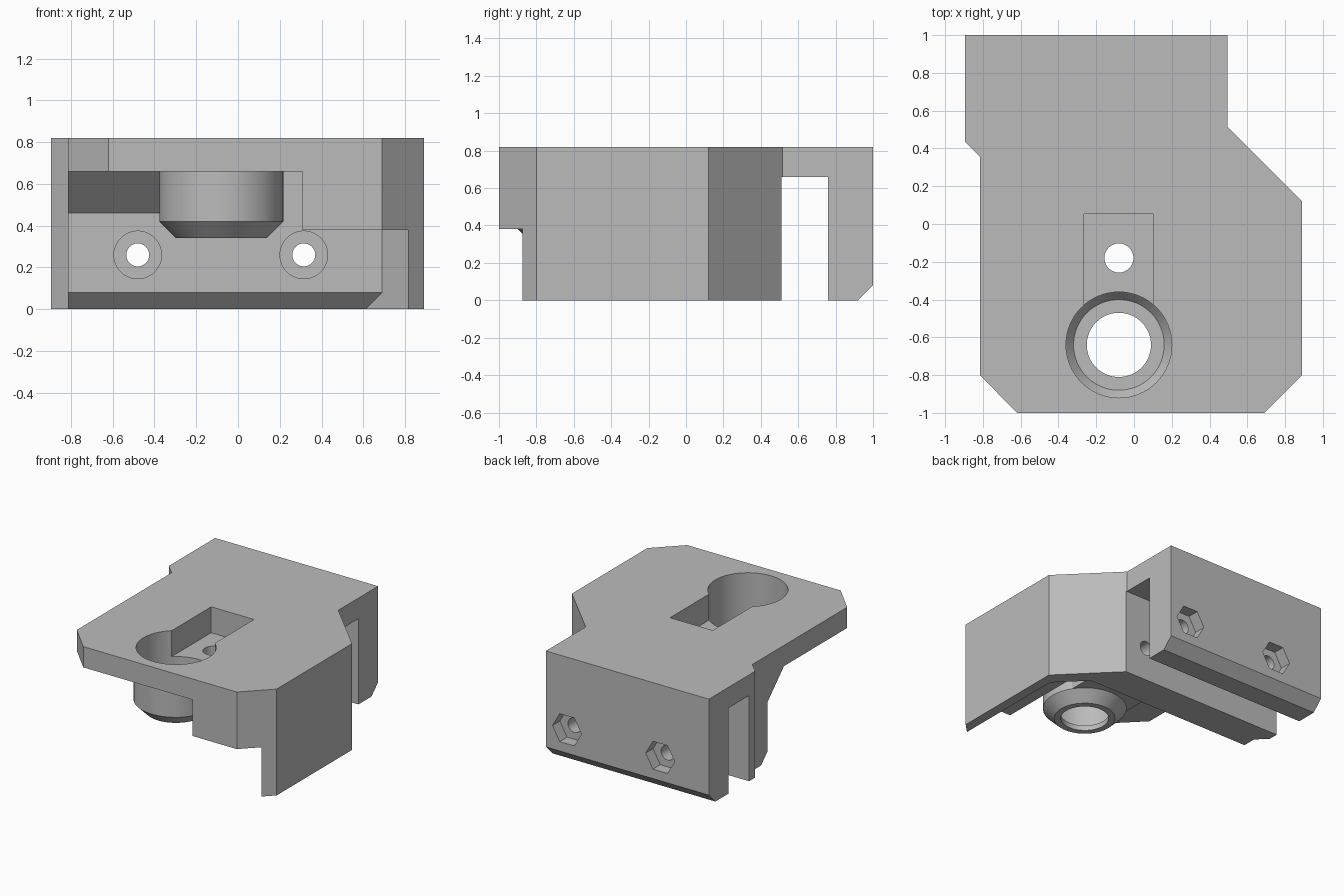
import bpy
import bmesh
import math
from mathutils import Matrix, Vector

old = bpy.data.objects.get("Cube")
if old:
    bpy.data.objects.remove(old)

grey = bpy.data.materials.new("mid_grey")
grey.use_nodes = True
colour = (0.5, 0.5, 0.5, 1)
grey.diffuse_color = colour
grey.node_tree.nodes["Principled BSDF"].inputs["Base Color"].default_value = colour


def finish(name, bm):
    bmesh.ops.recalc_face_normals(bm, faces=bm.faces)
    mesh = bpy.data.meshes.new(name)
    bm.to_mesh(mesh)
    bm.free()
    mesh.materials.append(grey)
    ob = bpy.data.objects.new(name, mesh)
    bpy.context.collection.objects.link(ob)
    return ob


def prism(name, points, lo, hi, axis="Z"):
    """Extrude an XY outline along z, or a YZ outline along x."""
    bm = bmesh.new()
    place = (lambda p: (p[0], p[1], lo)) if axis == "Z" else (lambda p: (lo, p[0], p[1]))
    face = bm.faces.new([bm.verts.new(place(p)) for p in points])
    grown = bmesh.ops.extrude_face_region(bm, geom=[face])["geom"]
    move = Vector((0, 0, hi - lo)) if axis == "Z" else Vector((hi - lo, 0, 0))
    bmesh.ops.translate(bm, vec=move, verts=[v for v in grown if isinstance(v, bmesh.types.BMVert)])
    return finish(name, bm)


def box(name, x0, x1, y0, y1, z0, z1):
    return prism(name, [(x0, y0), (x1, y0), (x1, y1), (x0, y1)], z0, z1)


def turned(name, profile, centre, sides=64, along_y=False):
    """Stack of rings from (radius, height) pairs, capped at both ends."""
    bm = bmesh.new()
    rings = []
    for r, h in profile:
        angles = [2 * math.pi * i / sides for i in range(sides)]
        rings.append([bm.verts.new((r * math.cos(a), r * math.sin(a), h)) for a in angles])
    for a, b in zip(rings, rings[1:]):
        for i in range(sides):
            j = (i + 1) % sides
            bm.faces.new((a[i], a[j], b[j], b[i]))
    bm.faces.new(rings[0])
    bm.faces.new(rings[-1])
    if along_y:
        bm.transform(Matrix.Rotation(-math.pi / 2, 4, "X"))
    bm.transform(Matrix.Translation(centre))
    return finish(name, bm)


def combine(target, tool, operation="DIFFERENCE"):
    mod = target.modifiers.new(tool.name, "BOOLEAN")
    mod.operation, mod.object, mod.solver = operation, tool, "EXACT"
    bpy.context.view_layer.objects.active = target
    bpy.ops.object.modifier_apply(modifier=mod.name)
    bpy.data.objects.remove(tool)


# Solid block with the plan outline
body = prism("mount_bracket", [(-.895, 1), (.495, 1), (.495, .515), (.89, .12), (.89, -.8),
                               (.69, -1), (-.62, -1), (-.815, -.8), (-.815, .355), (-.895, .435)],
             0, .82)

# Cross slot and chamfer under the rear plate
combine(body, box("slot_cutter", -1.2, 1.2, .51, .76, -.1, .66))
combine(body, prism("rear_chamfer_cutter", [(.82, -.1), (1.1, -.1), (1.1, .18)], -1.2, 1.2, "X"))

# Lower cavity, bounded by the right wall and its diagonal
low = prism("low_cavity", [(-1.1, -.1), (.35, -.1), (.17, .08), (.17, .38), (-1.1, .38)], -1.1, 1, "X")
plan = prism("cavity_plan", [(-1.2, -1.2), (.815, -1.2), (.815, .045), (.3, .56), (-1.2, .56)], -.2, .6)
combine(low, plan, "INTERSECT")
combine(body, low)

# Upper cavity: sloped gusset on one side, square recess beside the solid block
combine(body, prism("gusset_cavity", [(-1.1, .3), (.17, .3), (.17, .46), (-.03, .66), (-1.1, .66)],
                    -1.1, 0, "X"))
combine(body, box("square_cavity", -.1, .31, -1.1, .17, .3, .66))

# Hanging sleeve and the arm joining it to the wall
CX, CY = -.08, -.64
combine(body, box("arm", -.33, .17, CY, .25, .42, .7), "UNION")
combine(body, turned("sleeve", [(.217, .34), (.297, .42), (.297, .7)], (CX, CY, 0)), "UNION")

# Stepped bore, pocket and vertical hole
combine(body, turned("bore_cutter", [(.24, .38), (.28, .43), (.28, 1)], (CX, CY, 0)))
combine(body, turned("through_cutter", [(.17, .2), (.17, .6)], (CX, CY, 0)))
combine(body, box("pocket_cutter", -.265, .1, CY, .052, .62, 1))
combine(body, turned("hole_cutter", [(.077, .2), (.077, .9)], (CX, -.18, 0), 32))

# Two cross bolts: round seat in front, hexagonal nut trap behind
for x in (-.48, .315):
    combine(body, turned("bolt_cutter", [(.055, -.1), (.055, 1.2)], (x, 0, .26), 32, True))
    combine(body, turned("seat_cutter", [(.114, -.1), (.114, .27)], (x, 0, .26), 48, True))
    combine(body, turned("nut_cutter", [(.124, .91), (.124, 1.2)], (x, 0, .26), 6, True))

bpy.ops.object.select_all(action="DESELECT")
body.select_set(True)
bpy.context.view_layer.objects.active = body
bpy.ops.object.shade_smooth_by_angle(angle=math.radians(25))
